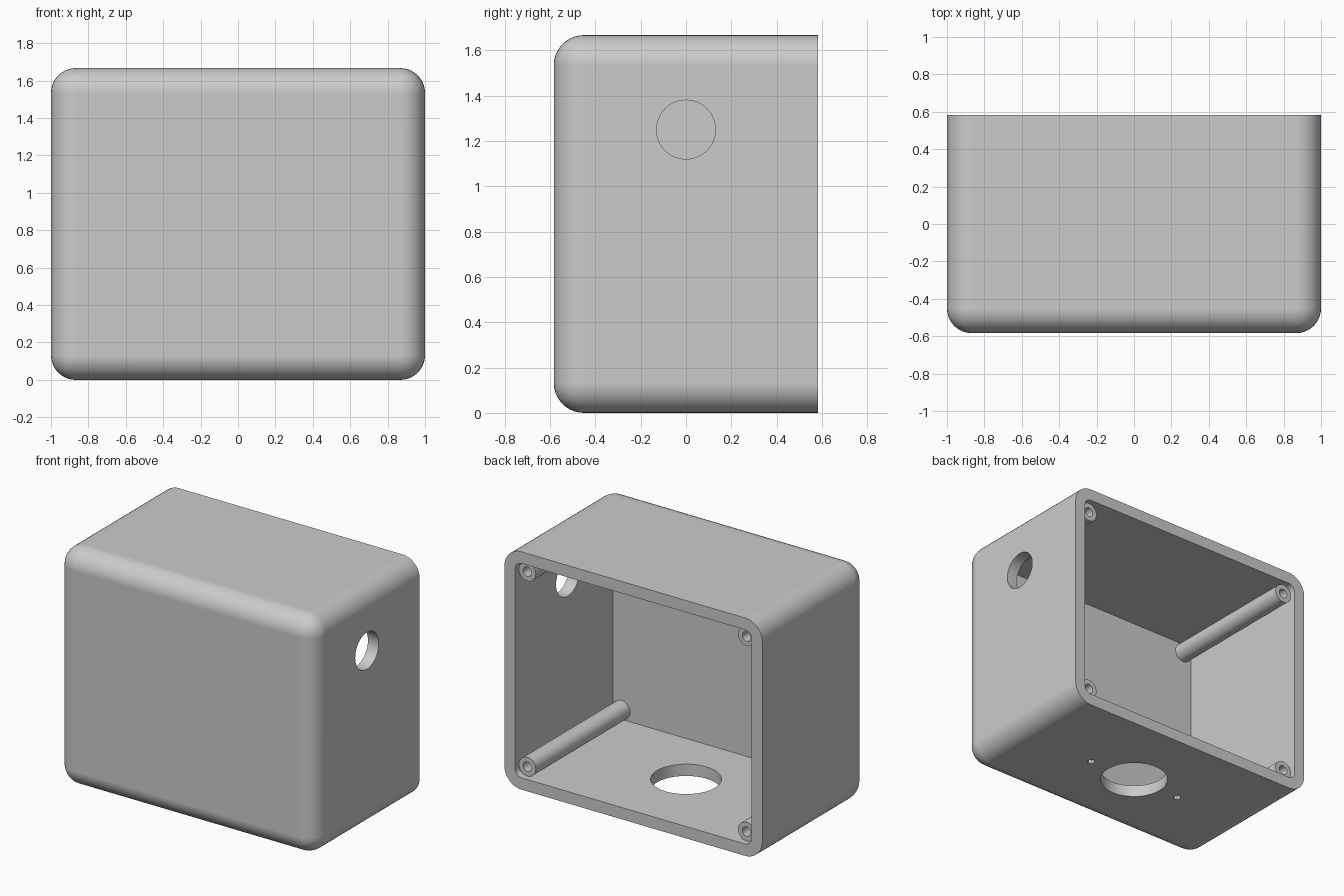
import bpy, bmesh, math
from mathutils import Matrix

if "Cube" in bpy.data.objects:
    bpy.data.objects.remove(bpy.data.objects["Cube"])

W, D, H = 2.0, 1.167, 1.667      # outer size
WALL = 0.083
BACK = D / 2
OUTER_R, INNER_R = 0.133, 0.05

grey = bpy.data.materials.new("plain grey")
grey.use_nodes = True
colour = (0.6, 0.6, 0.6, 1)
grey.diffuse_color = colour
grey.node_tree.nodes["Principled BSDF"].inputs["Base Color"].default_value = colour


def make_object(name, bm):
    bmesh.ops.recalc_face_normals(bm, faces=bm.faces)
    mesh = bpy.data.meshes.new(name)
    bm.to_mesh(mesh)
    bm.free()
    mesh.materials.append(grey)
    obj = bpy.data.objects.new(name, mesh)
    bpy.context.collection.objects.link(obj)
    return obj


def rounded_box(name, size, centre, radius, choose):
    """Box whose edges picked by choose(edge) are rounded."""
    bm = bmesh.new()
    bmesh.ops.create_cube(bm, size=1)
    bmesh.ops.scale(bm, vec=size, verts=bm.verts)
    edges = [e for e in bm.edges if choose(e)]
    bmesh.ops.bevel(bm, geom=edges, offset=radius, segments=10,
                    profile=0.5, affect='EDGES', clamp_overlap=True)
    bmesh.ops.translate(bm, vec=centre, verts=bm.verts)
    return make_object(name, bm)


def cylinder(name, radius, length, centre, axis, sides=48):
    bm = bmesh.new()
    bmesh.ops.create_cone(bm, cap_ends=True, segments=sides, radius1=radius,
                          radius2=radius, depth=length)
    turn = {'X': Matrix.Rotation(math.pi / 2, 4, 'Y'),
            'Y': Matrix.Rotation(math.pi / 2, 4, 'X'),
            'Z': Matrix.Identity(4)}[axis]
    bm.transform(Matrix.Translation(centre) @ turn)
    return make_object(name, bm)


def cut(obj, cutter):
    """Subtract the cutter, then remove it."""
    cutter.hide_render = True
    mod = obj.modifiers.new("cut", 'BOOLEAN')
    mod.operation = 'DIFFERENCE'
    mod.solver = 'EXACT'
    mod.object = cutter
    bpy.context.view_layer.objects.active = obj
    bpy.ops.object.modifier_apply(modifier=mod.name)
    bpy.data.objects.remove(cutter)


def smooth(obj):
    bpy.ops.object.select_all(action='DESELECT')
    obj.select_set(True)
    bpy.context.view_layer.objects.active = obj
    bpy.ops.object.shade_smooth_by_angle(angle=math.radians(30))
    mod = obj.modifiers.new("even normals", 'WEIGHTED_NORMAL')
    mod.keep_sharp = True


# Outer shell: every edge rounded except those round the open back
shell = rounded_box("enclosure_shell", (W, D, H), (0, 0, H / 2), OUTER_R,
                    lambda e: not all(v.co.y > 0 for v in e.verts))

# Hollow: rounded only along the depth, flat inner front wall
extra = 0.2
cavity = rounded_box("cavity_cutter",
                     (W - 2 * WALL, D - WALL + extra, H - 2 * WALL),
                     (0, (WALL + extra) / 2, H / 2), INNER_R,
                     lambda e: e.verts[0].co.y * e.verts[1].co.y < 0)
cut(shell, cavity)

# Cable hole in the left wall
cut(shell, cylinder("cable_hole_cutter", 0.13, 0.4, (1, 0, 1.25), 'X'))

# Large floor hole with a blind screw hole on each side
cut(shell, cylinder("floor_hole_cutter", 0.225, 0.4, (0, 0, 0), 'Z', 64))
for x in (-0.375, 0.375):
    cut(shell, cylinder("screw_hole_cutter", 0.026, 0.1, (x, 0, 0), 'Z', 8))
smooth(shell)

# Corner posts, drilled from the back
INSET, POST_R = 0.15, 0.066
post_end = BACK - 0.04
post_start = -BACK + WALL / 2
for side, x in (("right", INSET - W / 2), ("left", W / 2 - INSET)):
    for level, z in (("lower", INSET), ("upper", H - INSET)):
        post = cylinder(f"{level}_{side}_screw_post", POST_R,
                        post_end - post_start,
                        (x, (post_end + post_start) / 2, z), 'Y', 32)
        cut(post, cylinder("post_bore_cutter", 0.033, 0.8,
                           (x, post_end, z), 'Y', 24))
        smooth(post)
